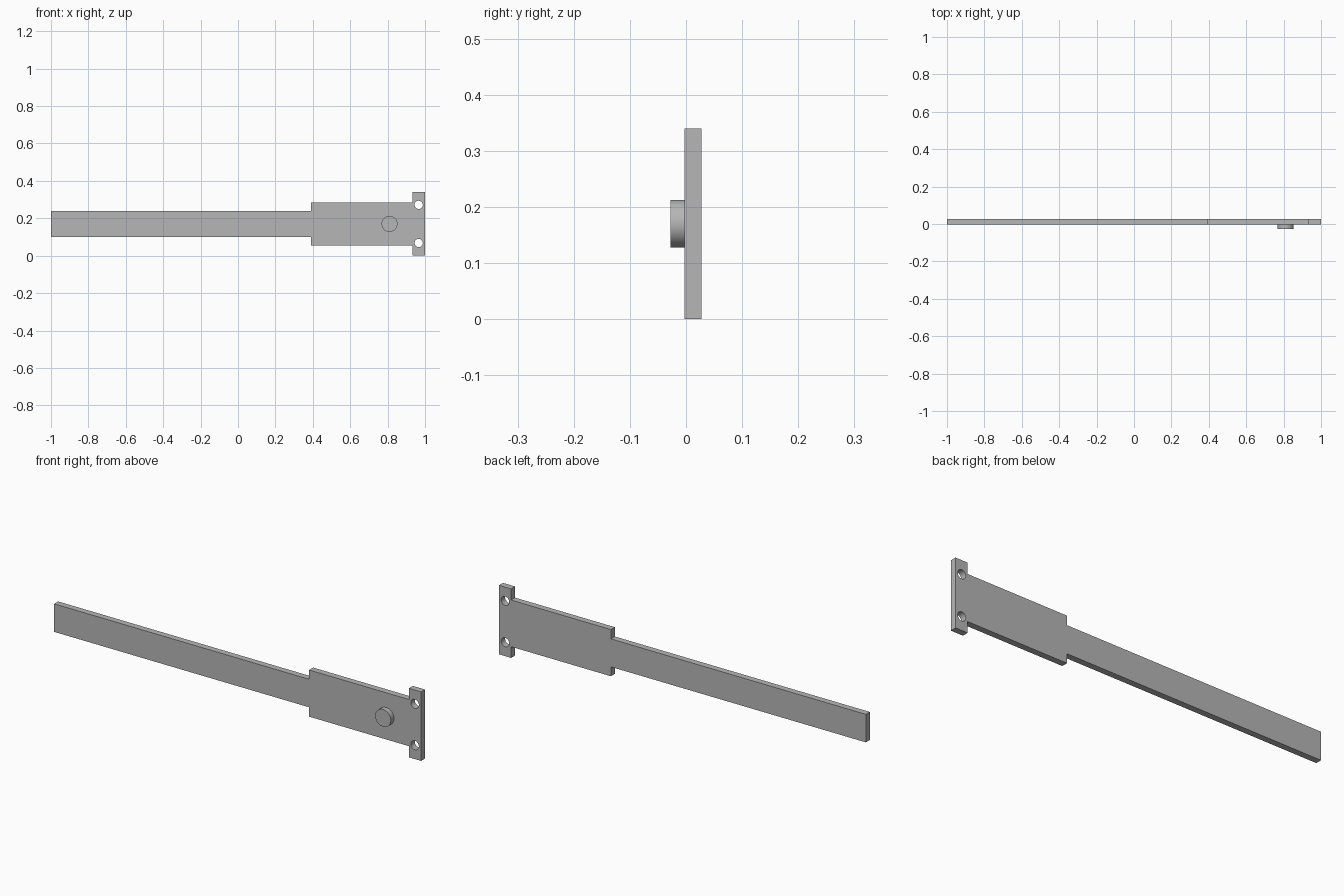
import bpy, bmesh, math

cube = bpy.data.objects.get("Cube")
if cube:
    bpy.data.objects.remove(cube, do_unlink=True)

MID_Z = 0.17                      # height of the long axis
PLATE_FRONT, PLATE_BACK = -0.003, 0.028
PIN_FRONT = -0.028

grey = bpy.data.materials.new("plain_grey")
grey.use_nodes = True
grey.diffuse_color = (0.47, 0.47, 0.47, 1)
grey.node_tree.nodes["Principled BSDF"].inputs["Base Color"].default_value = grey.diffuse_color


def add_cylinder(name, x, z, radius, y_front, y_back):
    """Round part lying along y."""
    bpy.ops.mesh.primitive_cylinder_add(
        vertices=48, radius=radius, depth=y_back - y_front,
        location=(x, (y_front + y_back) / 2, z), rotation=(math.pi / 2, 0, 0))
    obj = bpy.context.object
    obj.name = name
    obj.data.materials.append(grey)
    return obj


def smooth(obj):
    bpy.ops.object.select_all(action='DESELECT')
    obj.select_set(True)
    bpy.context.view_layer.objects.active = obj
    bpy.ops.object.shade_smooth_by_angle(angle=math.radians(30))


# Stepped plate: narrow strip, wide body and end flange in one outline
upper = [(-1, 0.069), (0.39, 0.069), (0.39, 0.115),
         (0.934, 0.115), (0.934, MID_Z), (1, MID_Z)]
outline = upper + [(x, -h) for x, h in reversed(upper)]

bm = bmesh.new()
face = bm.faces.new([bm.verts.new((x, PLATE_FRONT, MID_Z + h)) for x, h in outline])
side = bmesh.ops.extrude_face_region(bm, geom=[face])["geom"]
bmesh.ops.translate(bm, vec=(0, PLATE_BACK - PLATE_FRONT, 0),
                    verts=[v for v in side if isinstance(v, bmesh.types.BMVert)])
bmesh.ops.recalc_face_normals(bm, faces=bm.faces)
mesh = bpy.data.meshes.new("stepped_plate")
bm.to_mesh(mesh)
bm.free()
plate = bpy.data.objects.new("stepped_plate", mesh)
bpy.context.collection.objects.link(plate)
mesh.materials.append(grey)

# Two screw holes through the flange
for sign in (-1, 1):
    cutter = add_cylinder("hole_cutter", 0.966, MID_Z + sign * 0.102, 0.022, -0.1, 0.1)
    cutter.hide_render = True
    cut = plate.modifiers.new("screw_hole", 'BOOLEAN')
    cut.operation = 'DIFFERENCE'
    cut.solver = 'EXACT'
    cut.object = cutter
    bpy.context.view_layer.objects.active = plate
    bpy.ops.object.modifier_apply(modifier=cut.name)
    bpy.data.objects.remove(cutter, do_unlink=True)
smooth(plate)

# Round pin on the front of the body
smooth(add_cylinder("front_pin", 0.81, MID_Z, 0.0425, PIN_FRONT, PLATE_FRONT))
